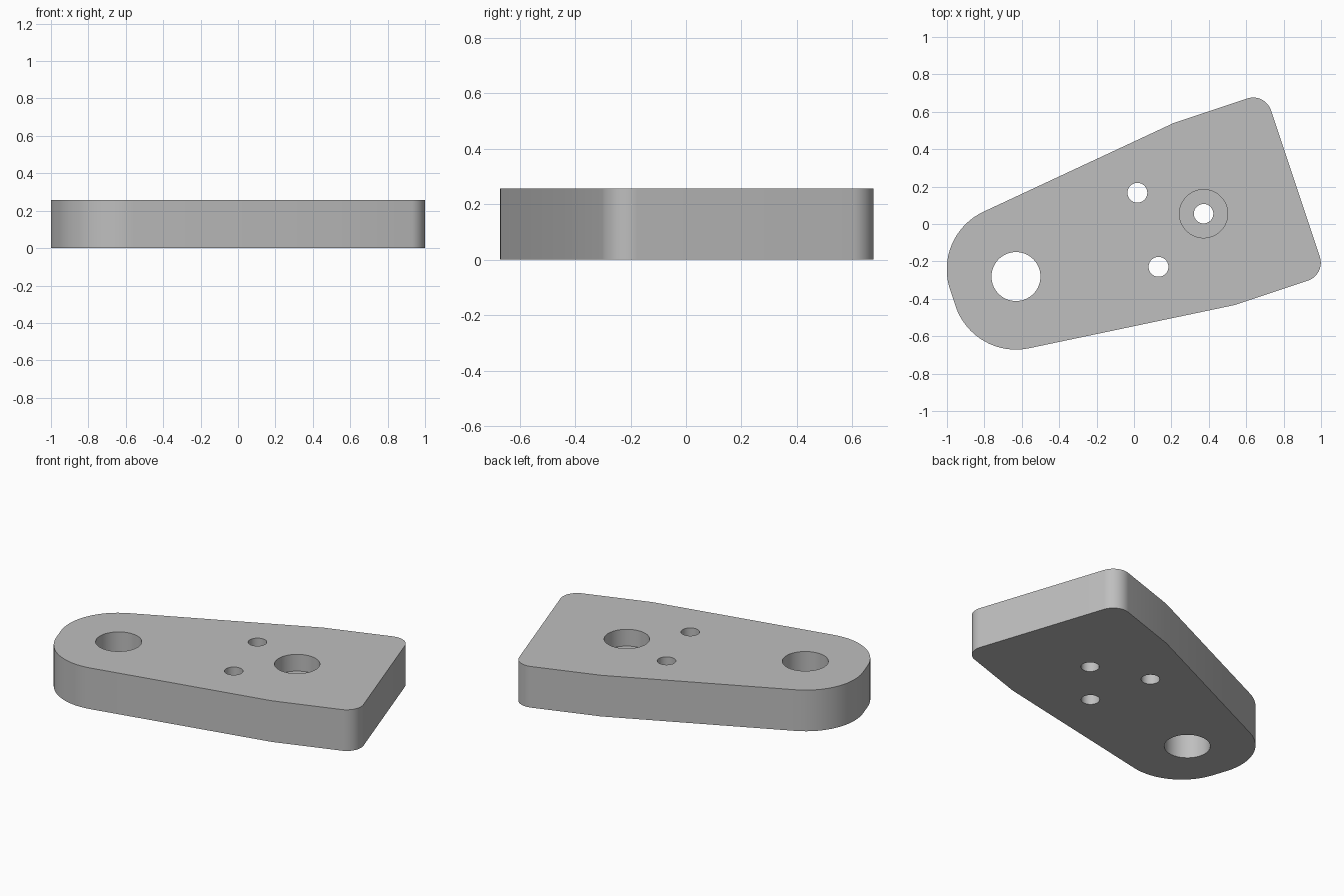
import bpy, bmesh, math
from mathutils import Vector, Matrix

cube = bpy.data.objects.get("Cube")
if cube:
    bpy.data.objects.remove(cube, do_unlink=True)

THICK = 0.258
BORE_DEPTH = 0.105

grey = bpy.data.materials.new("light_grey")
grey.use_nodes = True
colour = (0.52, 0.52, 0.52, 1)
grey.diffuse_color = colour
grey.node_tree.nodes["Principled BSDF"].inputs["Base Color"].default_value = colour


def fillet(before, corner, after, radius, steps=16):
    """Points of the arc that rounds one corner."""
    a, b = (before - corner).normalized(), (after - corner).normalized()
    half = a.angle(b) / 2
    centre = corner + (a + b).normalized() * radius / math.sin(half)
    start = corner + a * radius / math.tan(half) - centre
    turn = math.pi - 2 * half
    return [centre + Matrix.Rotation(turn * i / steps, 2) @ start for i in range(steps + 1)]


def prism(name, points, bottom, top):
    bm = bmesh.new()
    face = bm.faces.new([bm.verts.new((p.x, p.y, bottom)) for p in points])
    side = bmesh.ops.extrude_face_region(bm, geom=[face])
    verts = [g for g in side["geom"] if isinstance(g, bmesh.types.BMVert)]
    bmesh.ops.translate(bm, vec=(0, 0, top - bottom), verts=verts)
    bmesh.ops.recalc_face_normals(bm, faces=bm.faces)
    mesh = bpy.data.meshes.new(name)
    bm.to_mesh(mesh)
    bm.free()
    mesh.materials.append(grey)
    obj = bpy.data.objects.new(name, mesh)
    bpy.context.collection.objects.link(obj)
    return obj


# Tapered outline, symmetric about its own slanted axis (along, half width, radius)
lower = [(-1.044, 0.35, 0.34), (0.372, 0.513, 0), (0.887, 0.513, 0.1)]
corners = [(u, -w, r) for u, w, r in lower] + [(u, w, r) for u, w, r in reversed(lower)]
slant = Matrix.Rotation(math.atan2(1, 3), 2)
pts = [slant @ Vector((u, v - 0.068)) for u, v, r in corners]
outline = []
for i, (u, v, r) in enumerate(corners):
    if r:
        outline += fillet(pts[i - 1], pts[i], pts[(i + 1) % len(pts)], r)
    else:
        outline.append(pts[i])
plate = prism("plate", outline, 0, THICK)

# Through holes and the counterbore (x, y, radius, bottom)
holes = {
    "pivot_hole": (-0.631, -0.281, 0.131, -0.1),
    "back_small_hole": (0.018, 0.167, 0.053, -0.1),
    "front_small_hole": (0.131, -0.229, 0.053, -0.1),
    "bolt_hole": (0.372, 0.055, 0.052, -0.1),
    "counterbore": (0.372, 0.055, 0.129, THICK - BORE_DEPTH),
}
cutters = []
for name, (x, y, r, bottom) in holes.items():
    ring = [Vector((x + r * math.cos(t), y + r * math.sin(t)))
            for t in (math.tau * i / 64 for i in range(64))]
    cutter = prism(name + "_cutter", ring, bottom, THICK + 0.1)
    cutter.hide_render = True
    cutters.append(cutter)
    mod = plate.modifiers.new(name, "BOOLEAN")
    mod.operation, mod.solver, mod.object = "DIFFERENCE", "EXACT", cutter

bpy.ops.object.select_all(action="DESELECT")
plate.select_set(True)
bpy.context.view_layer.objects.active = plate
for mod in list(plate.modifiers):
    bpy.ops.object.modifier_apply(modifier=mod.name)
for cutter in cutters:
    bpy.data.objects.remove(cutter, do_unlink=True)
bpy.ops.object.shade_smooth_by_angle(angle=math.radians(30))
